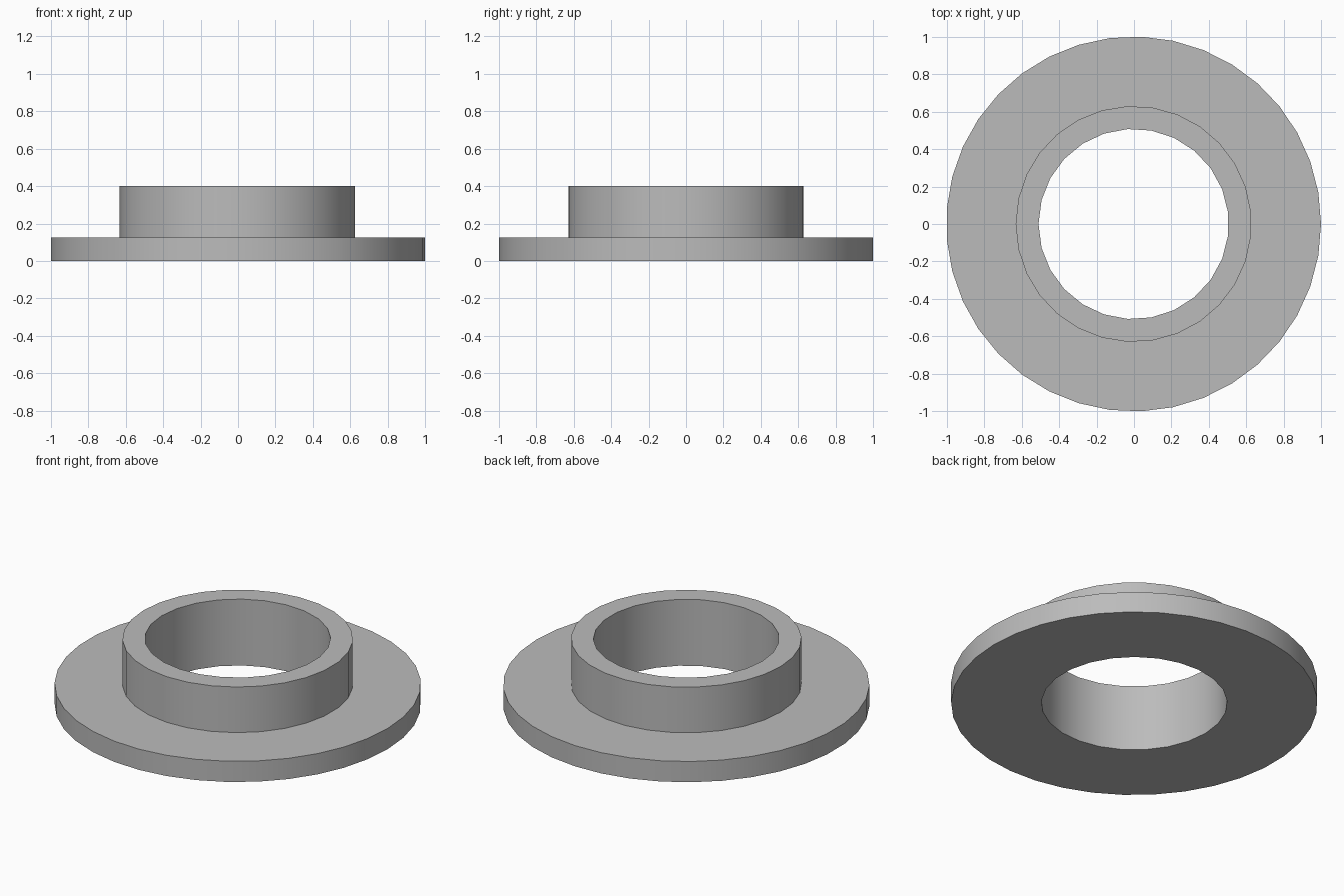
import bpy
import bmesh
from math import cos, sin, pi

cube = bpy.data.objects.get("Cube")
if cube:
    bpy.data.objects.remove(cube, do_unlink=True)

SHIFT = -0.002               # centres the odd-sided rim
RIM = (1.001, 37, 0)         # radius, sides, start angle
HUB = (0.63, 29, pi)
BORE = (0.508, 25, pi)
RIM_TOP, HUB_TOP = 0.125, 0.4

bm = bmesh.new()


def ring(spec, z):
    """Closed loop of edges at height z."""
    r, n, start = spec
    verts = [bm.verts.new((SHIFT + r * cos(start + 2 * pi * i / n),
                           r * sin(start + 2 * pi * i / n), z)) for i in range(n)]
    return [bm.edges.new((verts[i], verts[(i + 1) % n])) for i in range(n)]


def wall(a, b):
    bmesh.ops.bridge_loops(bm, edges=a + b)


def annulus(a, b, up):
    """Flat ring-shaped face between two loops."""
    bmesh.ops.triangle_fill(bm, edges=a + b, use_beauty=True, normal=(0, 0, up))


rim_low, rim_high = ring(RIM, 0), ring(RIM, RIM_TOP)
hub_low, hub_high = ring(HUB, RIM_TOP), ring(HUB, HUB_TOP)
bore_low, bore_high = ring(BORE, 0), ring(BORE, HUB_TOP)

# Flange edge, hub side and bore
wall(rim_low, rim_high)
wall(hub_low, hub_high)
wall(bore_low, bore_high)
# Underside, flange top and hub top
annulus(rim_low, bore_low, -1)
annulus(rim_high, hub_low, 1)
annulus(hub_high, bore_high, 1)
bmesh.ops.recalc_face_normals(bm, faces=bm.faces[:])

mesh = bpy.data.meshes.new("flanged_bushing")
bm.to_mesh(mesh)
bm.free()
bushing = bpy.data.objects.new("flanged_bushing", mesh)
bpy.context.collection.objects.link(bushing)

# Plain grey
grey = bpy.data.materials.new("grey")
grey.use_nodes = True
colour = (0.5, 0.5, 0.5, 1)
grey.diffuse_color = colour
grey.node_tree.nodes["Principled BSDF"].inputs["Base Color"].default_value = colour
mesh.materials.append(grey)

# Smooth round walls with crisp rims
bpy.ops.object.select_all(action="DESELECT")
bushing.select_set(True)
bpy.context.view_layer.objects.active = bushing
bpy.ops.object.shade_smooth_by_angle(angle=pi / 6)
